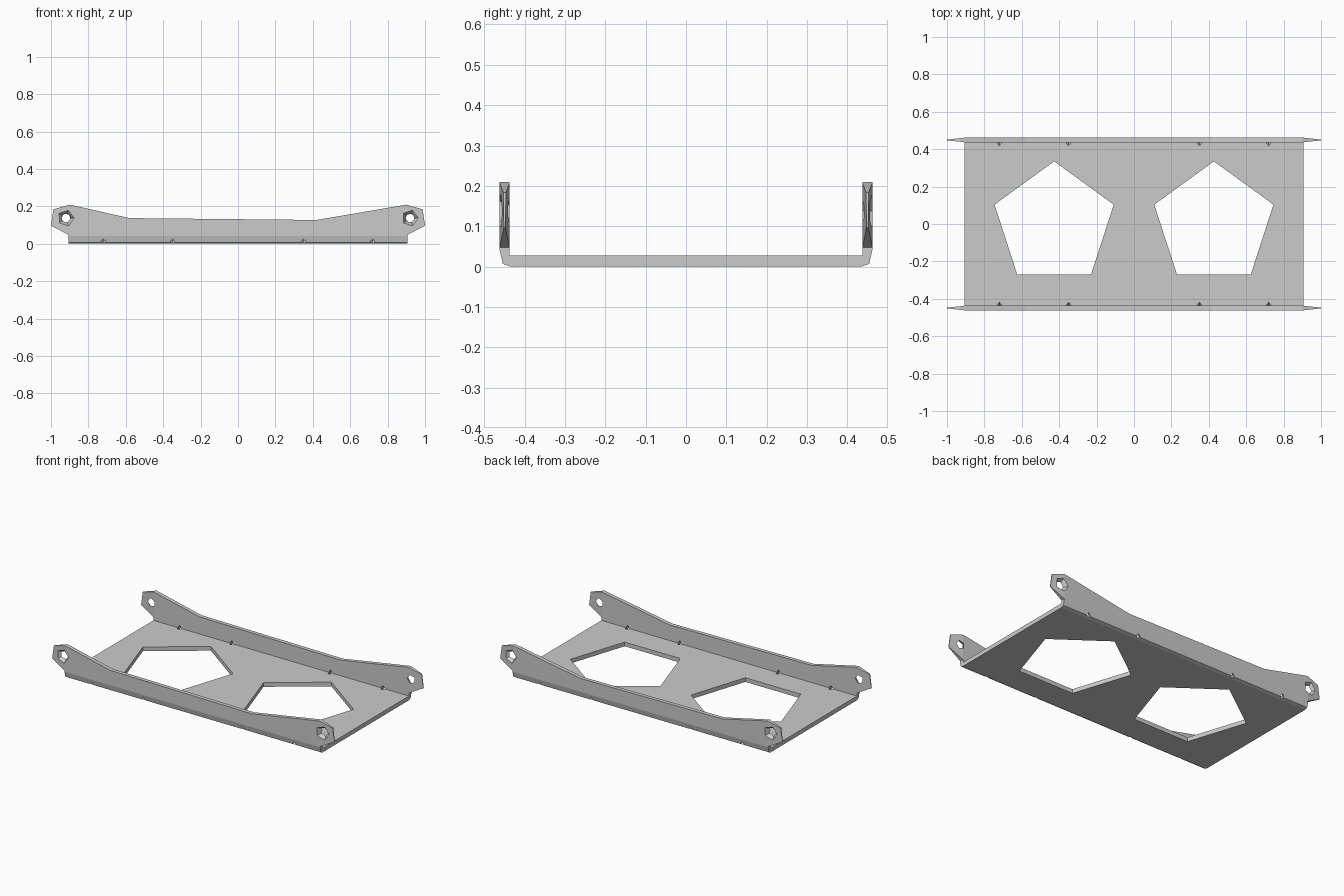
import bpy, bmesh, math
from mathutils import Matrix, Vector

if "Cube" in bpy.data.objects:
    bpy.data.objects.remove(bpy.data.objects["Cube"])


def make_object(name, bm):
    bmesh.ops.recalc_face_normals(bm, faces=bm.faces[:])
    mesh = bpy.data.meshes.new(name)
    bm.to_mesh(mesh)
    bm.free()
    ob = bpy.data.objects.new(name, mesh)
    bpy.context.collection.objects.link(ob)
    return ob


def prism(name, points, offset):
    bm = bmesh.new()
    face = bm.faces.new([bm.verts.new(p) for p in points])
    ext = bmesh.ops.extrude_face_region(bm, geom=[face])
    verts = [v for v in ext["geom"] if isinstance(v, bmesh.types.BMVert)]
    bmesh.ops.translate(bm, verts=verts, vec=offset)
    return make_object(name, bm)


def add_cone(bm, start, end, r1, r2, sides, spin=0.0):
    start, end = Vector(start), Vector(end)
    axis = end - start
    mat = (Matrix.Translation((start + end) / 2)
           @ axis.to_track_quat('Z', 'Y').to_matrix().to_4x4()
           @ Matrix.Rotation(spin, 4, 'Z'))
    bmesh.ops.create_cone(bm, cap_ends=True, segments=sides, radius1=r1,
                          radius2=r2, depth=axis.length, matrix=mat)


def boolean(ob, cutter, op):
    cutter.hide_render = True
    mod = ob.modifiers.new(op, 'BOOLEAN')
    mod.operation, mod.solver, mod.object = op, 'EXACT', cutter


# Folded sheet: U-shaped cross-section run along x
half = [(0.435, 0.003), (0.454, 0.01), (0.462, 0.045), (0.462, 0.25),
        (0.437, 0.25), (0.437, 0.03)]
section = half + [(-y, z) for y, z in reversed(half)]
bracket = prism("folded_bracket", [(-1.05, y, z) for y, z in section], (2.1, 0, 0))

# Side outline of the flanges and raised ears
outline = [(-0.905, -0.05), (0.905, -0.05), (0.905, 0.05), (1, 0.1), (0.987, 0.187),
           (0.9, 0.212), (0.42, 0.13), (-0.58, 0.14), (-0.9, 0.212),
           (-0.987, 0.187), (-1, 0.1), (-0.905, 0.05)]
side = prism("side_outline_cutter", [(x, -0.6, z) for x, z in outline], (0, 1.2, 0))
boolean(bracket, side, 'INTERSECT')

# Large pentagon openings in the floor
for x in (-0.427, 0.427):
    angles = [math.radians(90 + 72 * i) for i in range(5)]
    pts = [(x + 0.335 * math.cos(a), 0.335 * math.sin(a), -0.05) for a in angles]
    boolean(bracket, prism("floor_opening_cutter", pts, (0, 0, 0.15)), 'DIFFERENCE')

# Tapered ear holes and small holes through the folds
bm = bmesh.new()
for s in (-1, 1):
    for x in (-0.92, 0.92):
        add_cone(bm, (x, s * 0.465, 0.14), (x, s * 0.43, 0.14), 0.046, 0.022, 5, 0.3)
    for x in (-0.72, -0.35, 0.35, 0.72):
        add_cone(bm, (x, s * 0.475, -0.008), (x, s * 0.415, 0.052), 0.014, 0.014, 4)
boolean(bracket, make_object("bolt_hole_cutter", bm), 'DIFFERENCE')

# Bake the cuts and discard the cutters
graph = bpy.context.evaluated_depsgraph_get()
mesh = bpy.data.meshes.new_from_object(bracket.evaluated_get(graph))
bracket.modifiers.clear()
bracket.data = mesh
for ob in list(bpy.data.objects):
    if ob != bracket:
        bpy.data.objects.remove(ob)

# Thin the ears towards their tips
bm = bmesh.new()
bm.from_mesh(mesh)
for x in (-0.905, 0.905):
    bmesh.ops.bisect_plane(bm, geom=bm.verts[:] + bm.edges[:] + bm.faces[:],
                           plane_co=(x, 0, 0), plane_no=(1, 0, 0), dist=1e-5)
for v in bm.verts:
    t = (abs(v.co.x) - 0.905) / 0.095
    if t > 0:
        mid = math.copysign(0.4495, v.co.y)
        v.co.y = mid + (v.co.y - mid) * (1 - 0.85 * t)
lowest = min(v.co.z for v in bm.verts)
bmesh.ops.translate(bm, verts=bm.verts[:], vec=(0, 0, -lowest))
bm.to_mesh(mesh)
bm.free()
